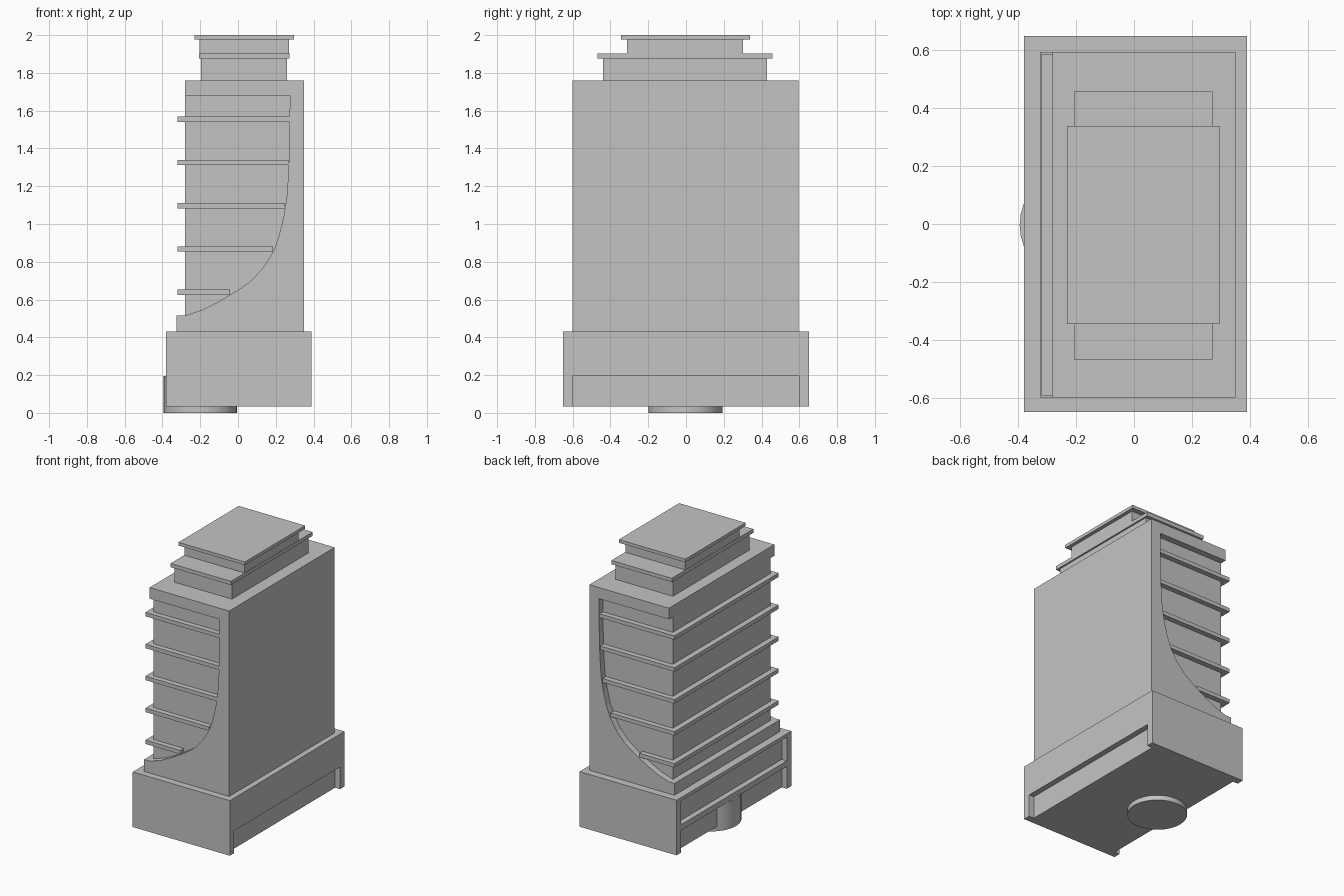
import bpy
import bmesh

if "Cube" in bpy.data.objects:
    bpy.data.objects.remove(bpy.data.objects["Cube"], do_unlink=True)

grey = bpy.data.materials.new("plain grey")
grey.use_nodes = True
GREY = (0.55, 0.55, 0.55, 1)
grey.diffuse_color = GREY
grey.node_tree.nodes["Principled BSDF"].inputs["Base Color"].default_value = GREY


def finish(name, bm):
    bmesh.ops.recalc_face_normals(bm, faces=bm.faces)
    mesh = bpy.data.meshes.new(name)
    bm.to_mesh(mesh)
    bm.free()
    mesh.materials.append(grey)
    obj = bpy.data.objects.new(name, mesh)
    bpy.context.collection.objects.link(obj)
    return obj


def prism(name, profile, y0, y1):
    """Extrude an x-z outline along y."""
    bm = bmesh.new()
    face = bm.faces.new([bm.verts.new((x, y0, z)) for x, z in profile])
    moved = bmesh.ops.extrude_face_region(bm, geom=[face])["geom"]
    verts = [v for v in moved if isinstance(v, bmesh.types.BMVert)]
    bmesh.ops.translate(bm, verts=verts, vec=(0, y1 - y0, 0))
    return finish(name, bm)


def box(name, x, y, z):
    return prism(name, [(x[0], z[0]), (x[1], z[0]), (x[1], z[1]), (x[0], z[1])], *y)


# Base: core, end plates and the raised rims around the side recesses
BOTTOM, RECESS, BASE_TOP = 0.035, 0.195, 0.43
LEFT, RIGHT, DEPTH = -0.38, 0.39, 0.04
INNER = (-0.6, 0.6)
box("base_core", (LEFT + DEPTH, RIGHT - DEPTH), INNER, (BOTTOM, BASE_TOP))
for name, y in (("front", (-0.65, -0.6)), ("back", (0.6, 0.65))):
    box("base_end_" + name, (LEFT, RIGHT), y, (BOTTOM, BASE_TOP))
box("base_left_band", (RIGHT - DEPTH, RIGHT), INNER, (RECESS, BASE_TOP))
box("base_right_bar", (LEFT, LEFT + DEPTH), INNER, (RECESS, 0.235))
box("base_right_lip", (LEFT, LEFT + DEPTH), INNER, (0.405, BASE_TOP))

# Round foot under the base
bm = bmesh.new()
bmesh.ops.create_cone(bm, cap_ends=True, segments=32, radius1=0.195, radius2=0.195, depth=RECESS)
bmesh.ops.translate(bm, verts=bm.verts, vec=(-0.2, -0.003, RECESS / 2))
foot = finish("round_foot", bm)
bpy.ops.object.select_all(action="DESELECT")
foot.select_set(True)
bpy.context.view_layer.objects.active = foot
bpy.ops.object.shade_smooth_by_angle()

# Tower: core, plinth, head and cheeks with a curved cut-out
BACK, FACE, TOP = 0.35, -0.28, 1.76
box("tower_core", (FACE, BACK), (-0.555, 0.55), (BASE_TOP, TOP))
box("tower_plinth", (-0.325, FACE), (-0.6, 0.595), (BASE_TOP, 0.515))
box("tower_head", (FACE - 0.001, FACE + 0.1), (-0.6, 0.595), (1.68, TOP))
curve = [(FACE, 0.515), (-0.19, 0.545), (-0.11, 0.585), (0, 0.65), (0.07, 0.7),
         (0.13, 0.765), (0.185, 0.85), (0.215, 0.93), (0.24, 1.03), (0.257, 1.13),
         (0.267, 1.27), (0.271, 1.4), (0.275, 1.68)]
cheek = [(FACE, BASE_TOP)] + curve + [(FACE, 1.68), (FACE, TOP), (BACK, TOP), (BACK, BASE_TOP)]
prism("front_cheek", cheek, -0.6, -0.555)
prism("back_cheek", cheek, 0.55, 0.595)


def curve_x(z):
    """Position of the cut-out edge at a height."""
    for (xa, za), (xb, zb) in zip(curve, curve[1:]):
        if za <= z <= zb:
            return xa + (xb - xa) * (z - za) / (zb - za)


# Ledges wrapping three sides of the tower
for i in range(5):
    z = 0.625 + i * 0.229
    box(f"ledge_{i + 1}", (-0.32, curve_x(z)), (-0.593, 0.588), (z, z + 0.028))

# Stepped roof
box("lower_roof_block", (-0.197, 0.26), (-0.44, 0.43), (TOP, 1.875))
box("lower_roof_slab", (-0.207, 0.272), (-0.468, 0.457), (1.875, 1.902))
box("upper_roof_block", (-0.205, 0.27), (-0.313, 0.302), (1.902, 1.977))
box("upper_roof_slab", (-0.231, 0.296), (-0.345, 0.338), (1.977, 2.0))
